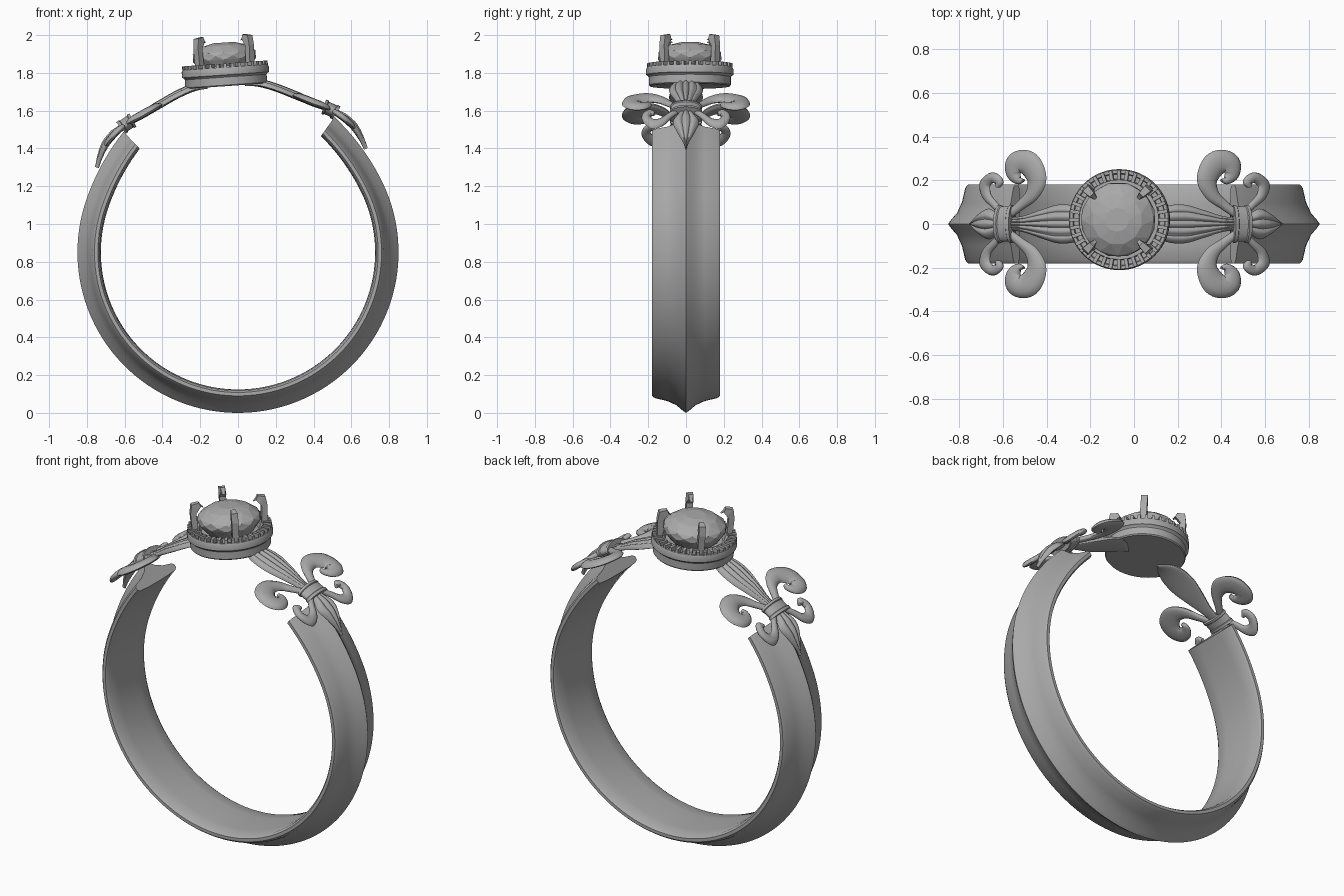
import bpy, bmesh, math
from mathutils import Vector, Matrix

if "Cube" in bpy.data.objects:
    bpy.data.objects.remove(bpy.data.objects["Cube"])

TILT = math.radians(-4)   # head and gap lean slightly to the left
CENTRE = Matrix.Translation((0, 0, 0.85)) @ Matrix.Rotation(TILT, 4, 'Y')

metal = bpy.data.materials.new("grey_metal")
metal.diffuse_color = (0.4, 0.4, 0.4, 1)
metal.use_nodes = True
metal.node_tree.nodes["Principled BSDF"].inputs["Base Color"].default_value = metal.diffuse_color


def finish(name, bm, smooth=40):
    """Turn a bmesh in ring coordinates into a finished object."""
    bmesh.ops.remove_doubles(bm, verts=bm.verts, dist=1e-5)
    bmesh.ops.recalc_face_normals(bm, faces=bm.faces)
    bm.transform(CENTRE)
    me = bpy.data.meshes.new(name)
    bm.to_mesh(me)
    bm.free()
    me.materials.append(metal)
    ob = bpy.data.objects.new(name, me)
    bpy.context.collection.objects.link(ob)
    if smooth:
        bpy.ops.object.select_all(action='DESELECT')
        ob.select_set(True)
        bpy.context.view_layer.objects.active = ob
        bpy.ops.object.shade_smooth_by_angle(angle=math.radians(smooth))
    return ob


def skin(bm, rings, closed=False):
    """Bridge closed cross-sections; cap both ends unless closed."""
    vs = [[bm.verts.new(p) for p in r] for r in rings]
    n = len(vs[0])
    for i in range(len(vs) if closed else len(vs) - 1):
        a, b = vs[i], vs[(i + 1) % len(vs)]
        for j in range(n):
            k = (j + 1) % n
            bm.faces.new((a[j], a[k], b[k], b[j]))
    if not closed:
        bm.faces.new(vs[0])
        bm.faces.new(vs[-1])


def hermite(pts, t):
    """Smooth interpolation through tuples whose first entry is the parameter."""
    t = max(pts[0][0], min(pts[-1][0], t))
    n = len(pts)
    i = max(k for k in range(n - 1) if pts[k][0] <= t)

    def slope(k, c):
        a, b = pts[max(k - 1, 0)], pts[min(k + 1, n - 1)]
        return (b[c] - a[c]) / (b[0] - a[0])
    h = pts[i + 1][0] - pts[i][0]
    s = (t - pts[i][0]) / h
    return [(2*s**3 - 3*s**2 + 1) * pts[i][c] + (s**3 - 2*s**2 + s) * h * slope(i, c)
            + (3*s**2 - 2*s**3) * pts[i + 1][c] + (s**3 - s**2) * h * slope(i + 1, c)
            for c in range(1, len(pts[0]))]


# ---- band: ridged profile (y, radius) swept round, open at the top
half = [(0, 0.85), (0.02, 0.836), (0.05, 0.81), (0.10, 0.787), (0.165, 0.772),
        (0.18, 0.76), (0.18, 0.742), (0.165, 0.732), (0.09, 0.727)]
profile = half + [(0, 0.726)] + [(-y, r) for y, r in reversed(half[1:])]
GAP = 39.5
bm = bmesh.new()
rings = []
for i in range(97):
    deg = GAP + (360 - 2 * GAP) * i / 96
    a = math.radians(deg)
    near = max(0, 1 - min(deg - GAP, 360 - GAP - deg) / 28)
    rings.append([Vector(((r + 0.03 * near**2) * math.sin(a), y,
                          (r + 0.03 * near**2) * math.cos(a))) for y, r in profile])
skin(bm, rings)
finish("band", bm, 35)

# ---- shoulder ornaments lie on a curved slope from head to band
SLOPE = [(0.08, 0.885), (0.16, 0.878), (0.25, 0.848), (0.356, 0.798), (0.45, 0.752),
         (0.55, 0.705), (0.644, 0.622), (0.69, 0.55), (0.72, 0.48)]


def on_slope(u, y, h, side):
    z = hermite(SLOPE, u)[0]
    d = (hermite(SLOPE, u + 0.004)[0] - hermite(SLOPE, u - 0.004)[0]) / 0.008
    n = Vector((-d, 0, 1)).normalized()
    return Vector((side * (u + n.x * h), y, z + n.z * h))


def leaf(name, widths, side, lobes):
    bm = bmesh.new()
    rings = []
    u0, u1 = widths[0][0], widths[-1][0]
    m = 32
    for i in range(29):
        u = u0 + (u1 - u0) * i / 28
        w = max(0.002, hermite(widths, u)[0])
        t = min(0.034, 0.012 + w * 0.35)
        top, low = [], []
        for j in range(m + 1):
            v = -1 + 2 * j / m
            ridge = abs(math.cos(lobes * math.pi * v / 2))**0.6
            dome = math.sqrt(max(0, 1 - v * v))
            top.append(on_slope(u, w * v, t * (0.55 * dome + 0.45 * ridge * dome), side))
            low.append(on_slope(u, w * v, -0.008 * dome - 0.001, side))
        rings.append(top + low[::-1])
    skin(bm, rings)
    finish(name, bm, 50)


def curl(name, pts, side, flip):
    """Tapering domed ribbon swept along a scroll (u, y, half width)."""
    path = [(k,) + p for k, p in enumerate(pts)]
    steps = (len(pts) - 1) * 6
    bm = bmesh.new()
    rings = []
    for i in range(steps + 1):
        t = (len(pts) - 1) * i / steps
        u, y, w = hermite(path, t)
        a, b = hermite(path, t - 0.05), hermite(path, t + 0.05)
        d = Vector((b[0] - a[0], b[1] - a[1])).normalized()
        ring = []
        for j in range(12):
            q = 2 * math.pi * j / 12
            c, s = math.cos(q) * w, math.sin(q)
            h = 0.006 + s * (0.012 + 0.28 * w if s > 0 else 0.012)
            ring.append(on_slope(u - d.y * c, flip * (y + d.x * c), h, side))
        rings.append(ring)
    skin(bm, rings)
    finish(name, bm, 50)


UPPER = [(0.10, 0.0), (0.15, 0.05), (0.21, 0.082), (0.29, 0.088), (0.38, 0.062),
         (0.46, 0.036), (0.54, 0.028)]
LOWER = [(0.53, 0.028), (0.575, 0.045), (0.62, 0.070), (0.665, 0.048), (0.712, 0.0)]
BIG = [(0.53, 0.035, 0.018), (0.465, 0.085, 0.022), (0.41, 0.135, 0.032),
       (0.388, 0.205, 0.046), (0.425, 0.275, 0.056), (0.482, 0.278, 0.052),
       (0.497, 0.232, 0.036), (0.475, 0.200, 0.020), (0.450, 0.200, 0.006)]
SMALL = [(0.54, 0.035, 0.014), (0.585, 0.085, 0.016), (0.625, 0.13, 0.020),
         (0.632, 0.182, 0.024), (0.598, 0.212, 0.024), (0.566, 0.194, 0.020),
         (0.572, 0.168, 0.008)]
for side, label in ((1, "right"), (-1, "left")):
    leaf(label + "_upper_leaf", UPPER, side, 5)
    leaf(label + "_lower_leaf", LOWER, side, 3)
    for flip, end in ((1, "back"), (-1, "front")):
        curl(f"{label}_{end}_big_curl", BIG, side, flip)
        curl(f"{label}_{end}_small_curl", SMALL, side, flip)
    # collar tying leaves and curls, with raised rims
    bm = bmesh.new()
    rings = []
    for u, e in ((0.503, 0), (0.503, 0.008), (0.515, 0.008), (0.518, 0.003), (0.552, 0.003),
                 (0.555, 0.008), (0.567, 0.008), (0.567, 0)):
        rings.append([on_slope(u, (0.078 + e) * math.cos(q), 0.008 + (0.032 + e) * math.sin(q), side)
                      for q in (2 * math.pi * j / 24 for j in range(24))])
    skin(bm, rings)
    finish(label + "_collar", bm, 40)

# ---- head: turned cup with a trough round the stone
HY = 0.02


def lathe(name, prof, n, smooth):
    bm = bmesh.new()
    skin(bm, [[Vector((r * math.cos(2*math.pi*j/n), HY + r * math.sin(2*math.pi*j/n), z))
               for j in range(n)] for r, z in prof])
    finish(name, bm, smooth)


lathe("setting_cup", [(0.212, 0.882), (0.217, 0.888), (0.217, 0.93), (0.222, 0.937),
                      (0.231, 0.942), (0.231, 0.972), (0.226, 0.982), (0.212, 0.982),
                      (0.208, 0.962), (0.186, 0.962), (0.182, 0.99), (0.165, 0.99),
                      (0.155, 0.96)], 64, 35)


def box(bm, angle, r, z, size, lean=0):
    mat = (Matrix.Translation((0, HY, 0)) @ Matrix.Rotation(angle, 4, 'Z')
           @ Matrix.Translation((r, 0, z)) @ Matrix.Rotation(lean, 4, 'Y')
           @ Matrix.Diagonal((*size, 1)))
    bmesh.ops.create_cube(bm, size=1, matrix=mat)


# ---- small claws across the trough
bm = bmesh.new()
for k in range(36):
    box(bm, 2 * math.pi * k / 36, 0.204, 0.98, (0.046, 0.016, 0.045))
finish("halo_claws", bm, 0)

# ---- four prongs bent over the stone
bm = bmesh.new()
for k in range(4):
    a = math.pi / 4 + k * math.pi / 2
    rad, tan = Vector((math.cos(a), math.sin(a), 0)), Vector((-math.sin(a), math.cos(a), 0))
    rings = []
    for r, z, w, d in ((0.188, 0.96, 0.018, 0.016), (0.194, 1.09, 0.018, 0.016),
                       (0.184, 1.125, 0.018, 0.018), (0.155, 1.138, 0.013, 0.012),
                       (0.142, 1.125, 0.008, 0.006)):
        up = Vector((0, 0, 1)) * (d if z > 1.12 else 0)
        out = rad * (d if z < 1.13 else d * 0.4)
        base = rad * r + Vector((0, HY, z))
        rings.append([base + out + up + tan * w, base + out + up - tan * w,
                      base - out - up - tan * w, base - out - up + tan * w])
    skin(bm, rings)
finish("prongs", bm, 0)

# ---- faceted stone: alternating rings give kite and triangle facets
bm = bmesh.new()
N = 12
layers = [(0.055, 1.113, 0), (0.115, 1.098, 0.5), (0.166, 1.062, 0), (0.172, 1.043, 0.5),
          (0.168, 1.022, 0), (0.13, 0.97, 0.5)]
vs = [[bm.verts.new((r * math.cos(2*math.pi*(j+o)/N), HY + r * math.sin(2*math.pi*(j+o)/N), z))
       for j in range(N)] for r, z, o in layers]
for i in range(len(vs) - 1):
    a, b = vs[i], vs[i + 1]
    s = 0 if layers[i][2] == 0 else 1
    for j in range(N):
        k = (j + 1) % N
        if s == 0:
            bm.faces.new((a[j], a[k], b[j]))
            bm.faces.new((a[k], b[k], b[j]))
        else:
            bm.faces.new((a[j], a[k], b[k]))
            bm.faces.new((a[j], b[k], b[j]))
bm.faces.new(vs[0])
bm.faces.new(vs[-1])
finish("stone", bm, 0)
